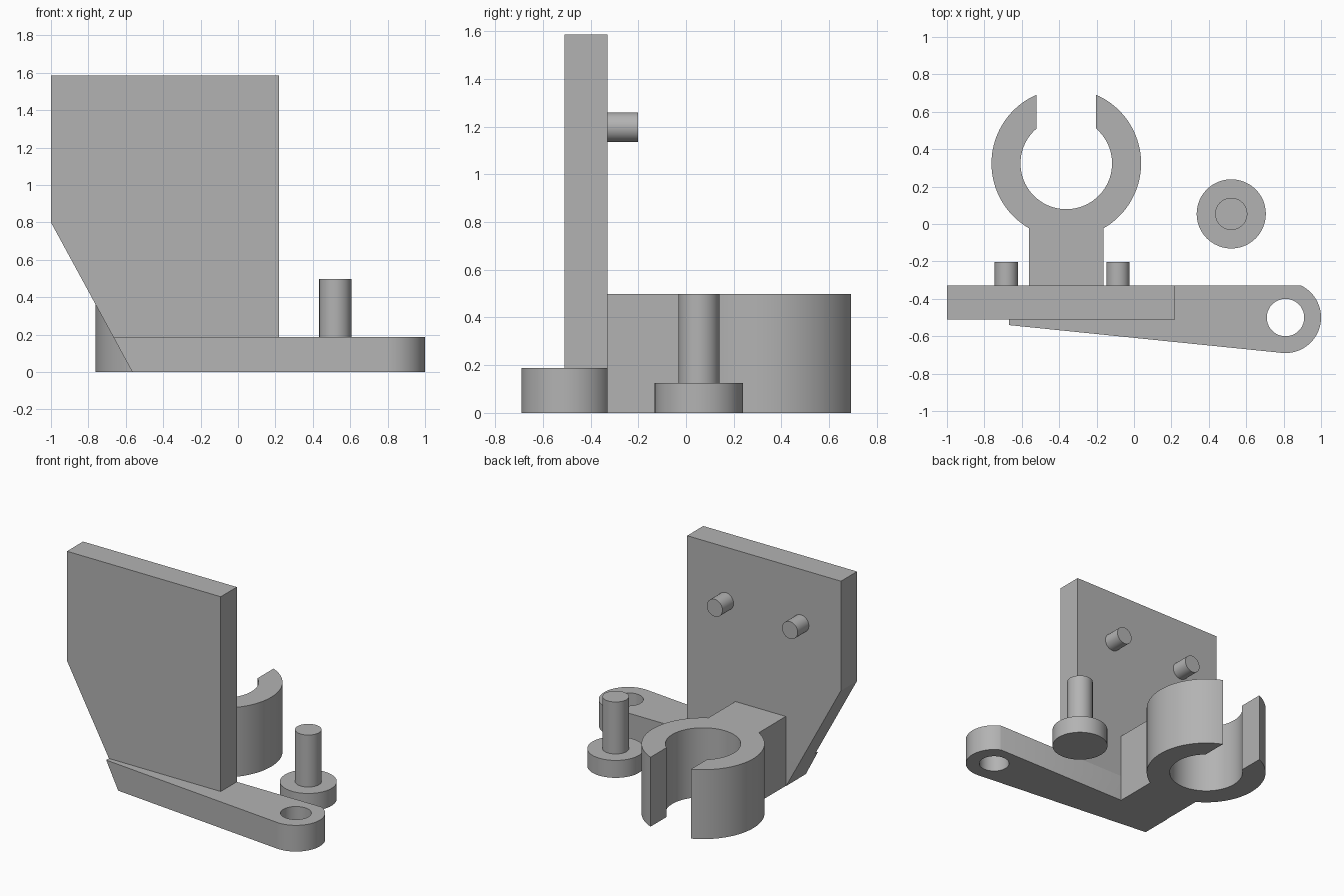
import bpy, bmesh
from math import acos, cos, sin, radians, degrees
from mathutils import Vector

cube = bpy.data.objects.get("Cube")
if cube:
    bpy.data.objects.remove(cube, do_unlink=True)

grey = bpy.data.materials.new("plain_grey")
grey.use_nodes = True
grey.diffuse_color = (0.45, 0.45, 0.45, 1)
grey.node_tree.nodes["Principled BSDF"].inputs["Base Color"].default_value = grey.diffuse_color

BACK = -0.328            # shared back face of plate and arm
ARM_TOP = 0.188
BEVEL_LOW = Vector((-0.565, 0, 0))
BEVEL_HIGH = Vector((-1, 0, 0.8))


def arc(cx, cy, r, start, end, n=48):
    angles = [radians(start + (end - start) * i / n) for i in range(n + 1)]
    return [(cx + r * cos(a), cy + r * sin(a)) for a in angles]


def prism(name, outline, z0, z1, slanted=False):
    """Extrude an outline upwards; optionally cut it along the slanted side."""
    bm = bmesh.new()
    base = bm.faces.new([bm.verts.new((x, y, z0)) for x, y in outline])
    top = bmesh.ops.extrude_face_region(bm, geom=[base])["geom"]
    bmesh.ops.translate(bm, vec=(0, 0, z1 - z0),
                        verts=[v for v in top if isinstance(v, bmesh.types.BMVert)])
    if slanted:
        along = BEVEL_HIGH - BEVEL_LOW
        cut = bmesh.ops.bisect_plane(bm, geom=bm.verts[:] + bm.edges[:] + bm.faces[:],
                                     plane_co=BEVEL_LOW, plane_no=(-along.z, 0, along.x),
                                     clear_outer=True)
        edges = [e for e in cut["geom_cut"] if isinstance(e, bmesh.types.BMEdge)]
        bmesh.ops.holes_fill(bm, edges=edges)
    bmesh.ops.recalc_face_normals(bm, faces=bm.faces)
    mesh = bpy.data.meshes.new(name)
    bm.to_mesh(mesh)
    bm.free()
    mesh.materials.append(grey)
    obj = bpy.data.objects.new(name, mesh)
    bpy.context.collection.objects.link(obj)
    return obj


def activate(obj):
    bpy.ops.object.select_all(action="DESELECT")
    obj.select_set(True)
    bpy.context.view_layer.objects.active = obj


def smooth(obj):
    activate(obj)
    bpy.ops.object.shade_smooth_by_angle(angle=radians(30))


def disc(x, y, r):
    return arc(x, y, r, 0, 352.5, 47)


# Upright plate with a slanted lower corner
prism("back_plate", [(-1, -0.51), (0.22, -0.51), (0.22, BACK), (-1, BACK)],
      ARM_TOP, 1.585, slanted=True)

# Tapered arm with a rounded, drilled end
ex, ey, er = 0.81, -0.5, 0.19
corner = degrees(acos((er**2 - (BACK - ey)**2) ** 0.5 / er))
arm = prism("arm", [(-0.9, BACK), (-0.9, -0.517)] + arc(ex, ey, er, -95.7, corner),
            0, ARM_TOP, slanted=True)
cutter = prism("hole_cutter", disc(ex, ey, 0.1), -0.1, 0.4)
cutter.hide_render = True
hole = arm.modifiers.new("hole", "BOOLEAN")
hole.operation, hole.solver, hole.object = "DIFFERENCE", "EXACT", cutter
activate(arm)
bpy.ops.object.modifier_apply(modifier="hole")
bpy.data.objects.remove(cutter, do_unlink=True)
smooth(arm)

# Open clip ring and its neck, one outline
rx, ry, outer, inner, half_gap = -0.362, 0.324, 0.4, 0.245, 0.16
a_out = degrees(acos(half_gap / outer))
a_in = degrees(acos(half_gap / inner))
clip = arc(rx, ry, outer, a_out, -60)
clip += [(rx + 0.2, BACK), (rx - 0.2, BACK)]
clip += arc(rx, ry, outer, 240, 180 - a_out)
clip += arc(rx, ry, inner, 180 - a_in, 360 + a_in)
smooth(prism("clip_ring", clip, 0, 0.498))

# Loose peg: wide foot and thin shaft
smooth(prism("peg_foot", disc(0.52, 0.054, 0.185), 0, 0.125))
smooth(prism("peg_shaft", disc(0.52, 0.054, 0.086), 0.125, 0.498))

# Two locating pins on the back of the plate
for side, x in (("right", -0.683), ("left", -0.086)):
    pin = prism(side + "_pin", disc(0, 0, 0.062), 0, 0.126)
    pin.rotation_euler.x = radians(-90)
    pin.location = (x, BACK, 1.197)
    smooth(pin)
